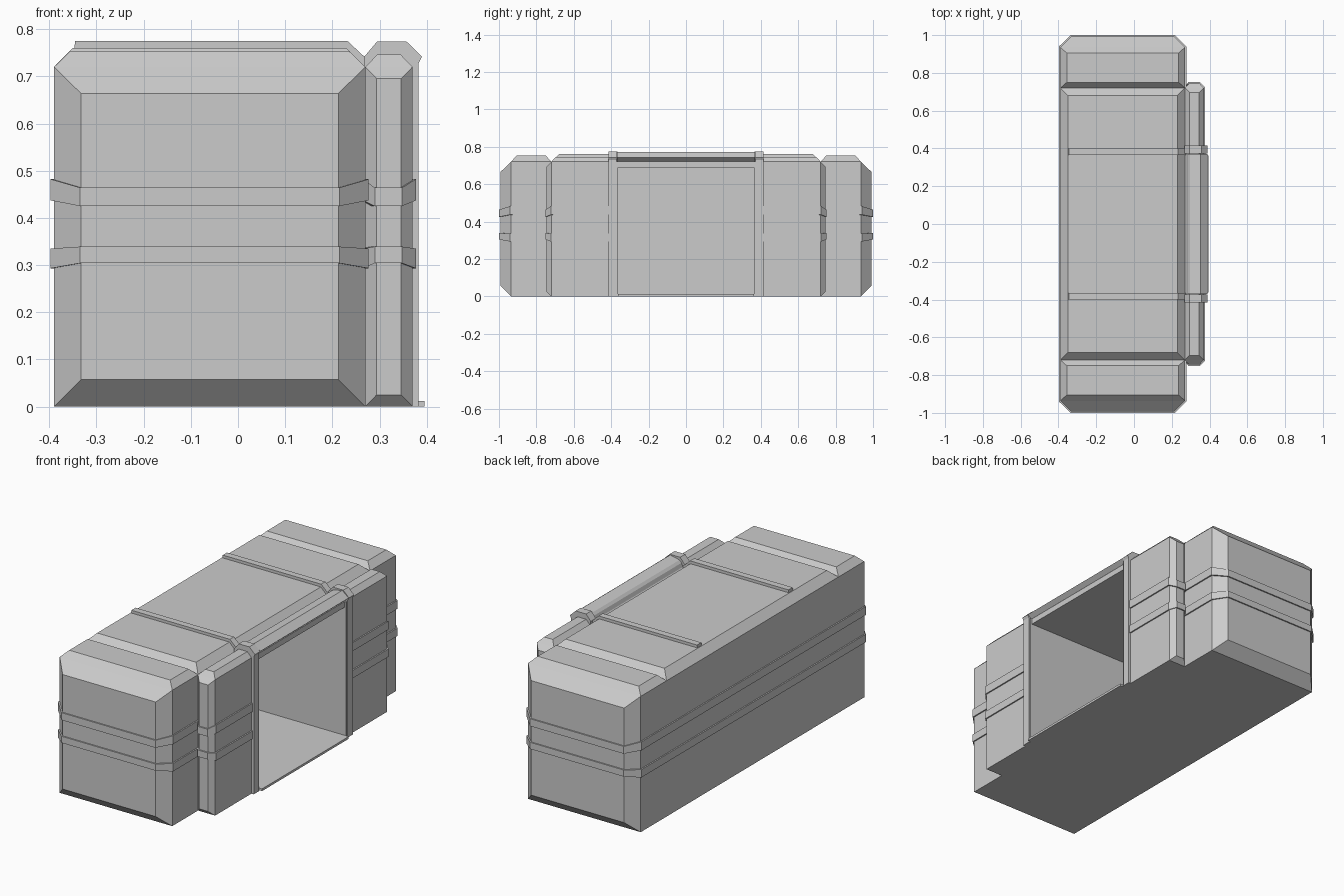
import bpy, bmesh

if "Cube" in bpy.data.objects:
    bpy.data.objects.remove(bpy.data.objects["Cube"])


def finish(name, bm):
    bmesh.ops.remove_doubles(bm, verts=bm.verts, dist=1e-5)
    bmesh.ops.recalc_face_normals(bm, faces=bm.faces)
    me = bpy.data.meshes.new(name)
    bm.to_mesh(me)
    bm.free()
    ob = bpy.data.objects.new(name, me)
    bpy.context.collection.objects.link(ob)
    return ob


def loft(name, rings):
    """Solid through a row of matching closed rings."""
    bm = bmesh.new()
    vs = [[bm.verts.new(p) for p in r] for r in rings]
    n = len(vs[0])
    for a, b in zip(vs, vs[1:]):
        for i in range(n):
            bm.faces.new((a[i], a[(i + 1) % n], b[(i + 1) % n], b[i]))
    bm.faces.new(vs[0])
    bm.faces.new(vs[-1][::-1])
    # drop the faces that collapse at the mitred corners
    bmesh.ops.remove_doubles(bm, verts=bm.verts, dist=1e-5)
    bmesh.ops.dissolve_degenerate(bm, edges=bm.edges, dist=1e-5)
    return finish(name, bm)


def hull(name, x0, x1, half):
    """Chamfered hull; half = (y, inset, base, shoulder z, top inset, top z)."""
    stations = half + [(-s[0],) + s[1:] for s in reversed(half)]
    rings = []
    for y, e, b, t, c, top in stations:
        xz = [(x0 + e, b), (x1 - e, b), (x1 - e, t),
              (x1 - c, top), (x0 + c, top), (x0 + e, t)]
        rings.append([(x, y, z) for x, z in xz])
    return loft(name, rings)


def extrude_y(name, profile, y0, y1):
    return loft(name, [[(x, y, z) for x, z in profile] for y in (y0, y1)])


def band(name, path):
    """Raised strip along (x, y, z low, z high), with its back buried."""
    k = 0.95
    return loft(name, [[(x, y, lo), (x, y, hi), (x * k, y * k, hi), (x * k, y * k, lo)]
                       for x, y, lo, hi in path])


# main body and side module
main_body = hull("main_body", -0.39, 0.27, [
    (-0.993, 0.057, 0.057, 0.664, 0.057, 0.664),
    (-0.936, 0, 0, 0.72, 0, 0.72),
    (-0.905, 0, 0, 0.72, 0.034, 0.753),
    (-0.75, 0, 0, 0.72, 0.034, 0.753),
    (-0.72, 0, 0, 0.72, 0, 0.72),
    (-0.68, 0, 0, 0.72, 0.04, 0.76)])
side_module = hull("side_module", 0.27, 0.37, [
    (-0.745, 0.024, 0.025, 0.695, 0.024, 0.695),
    (-0.72, 0, 0, 0.72, 0, 0.72),
    (-0.695, 0, 0, 0.72, 0.025, 0.746)])

# open room behind the doorway
cutter = extrude_y("room_cutter", [(-0.33, 0.012), (0.5, 0.012), (0.5, 0.69), (-0.33, 0.69)],
                   -0.363, 0.363)
cutter.hide_render = True
for ob in (main_body, side_module):
    mod = ob.modifiers.new("room", 'BOOLEAN')
    mod.operation, mod.solver, mod.object = 'DIFFERENCE', 'EXACT', cutter
    bpy.context.view_layer.objects.active = ob
    bpy.ops.object.modifier_apply(modifier="room")
bpy.data.objects.remove(cutter)

# door header and sill
extrude_y("door_header", [(0.275, 0.72), (0.285, 0.748), (0.297, 0.76), (0.352, 0.772),
                          (0.39, 0.742), (0.365, 0.72)], -0.37, 0.37)
extrude_y("door_sill", [(0.36, 0), (0.395, 0), (0.395, 0.012), (0.36, 0.012)], -0.363, 0.363)

roof_rib = [(-0.35, 0.74), (-0.345, 0.775), (0.232, 0.775), (0.275, 0.735), (0.26, 0.70)]
jamb = [(0.30, 0), (0.383, 0), (0.383, 0.728), (0.39, 0.742), (0.357, 0.774),
        (0.295, 0.774), (0.268, 0.742), (0.268, 0.71), (0.30, 0.71)]
SIDE = [(0.293, 0.335), (0.437, 0.482)]
END = [(0.304, 0.339), (0.425, 0.464)]

for s, tag in ((-1, "front"), (1, "back")):
    # roof ribs and door jambs
    extrude_y("roof_rib_" + tag, roof_rib, s * 0.365, s * 0.40)
    extrude_y("door_jamb_" + tag, jamb, s * 0.372, s * 0.415)
    extrude_y("jamb_lip_" + tag, [(0.33, 0), (0.378, 0), (0.378, 0.72), (0.33, 0.72)],
              s * 0.363, s * 0.38)
    # bands round the side module
    for i in (0, 1):
        a, b = SIDE[i], END[i]
        band(f"side_band_{tag}_{i}", [(0.266, s * 0.722, *a), (0.29, s * 0.752, *b),
             (0.348, s * 0.752, *b), (0.377, s * 0.722, *a), (0.377, s * 0.40, *a)])

# bands round the main body
for i in (0, 1):
    a, b = SIDE[i], END[i]
    front = [(0.277, -0.73, *a), (0.277, -0.94, *a), (0.215, -1.0, *b),
             (-0.335, -1.0, *b), (-0.397, -0.94, *a)]
    back = [(x, -y, lo, hi) for x, y, lo, hi in reversed(front)]
    band(f"main_band_{i}", front + back)
